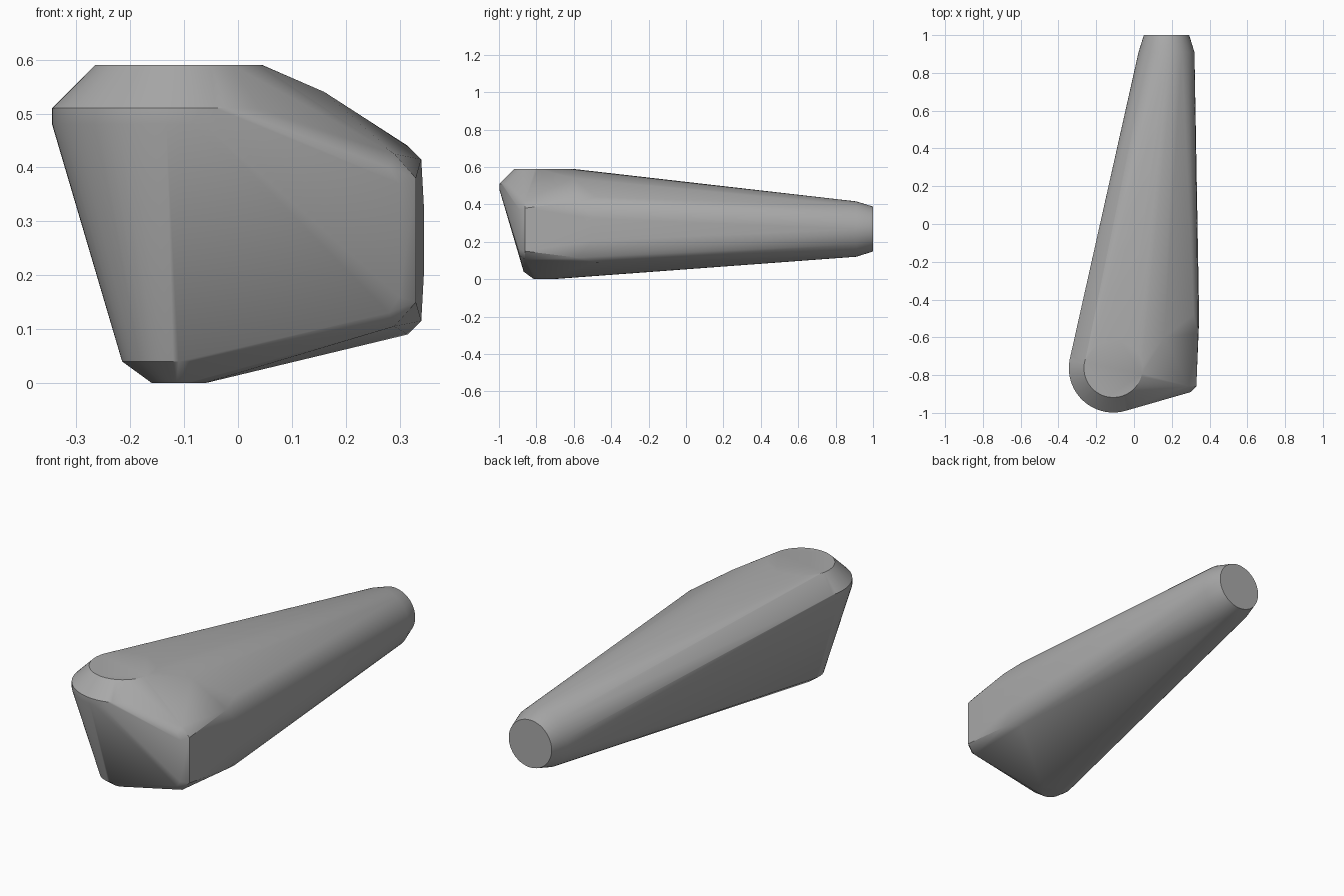
import bpy, bmesh, math
from mathutils import Vector

cube = bpy.data.objects.get("Cube")
if cube:
    bpy.data.objects.remove(cube, do_unlink=True)

grey = bpy.data.materials.new("plain grey")
grey.use_nodes = True
colour = (0.4, 0.4, 0.4, 1)
grey.diffuse_color = colour
grey.node_tree.nodes["Principled BSDF"].inputs["Base Color"].default_value = colour

SEGMENTS = 64
MID_Z = 0.265


def ring(centre, radius, u, v):
    """Points of a circle spanned by the directions u and v."""
    turns = [math.tau * i / SEGMENTS for i in range(SEGMENTS)]
    return [Vector(centre) + radius * (math.cos(a) * Vector(u) + math.sin(a) * Vector(v))
            for a in turns]


points = []
X, Y, Z = (1, 0, 0), (0, 1, 0), (0, 0, 1)

# Upright tapered boss with chamfered top and bottom
for z, radius in ((0, 0.05), (0.04, 0.105), (0.48, 0.235), (0.51, 0.235), (0.59, 0.155)):
    points += ring((-0.11, -0.763, z), radius, X, Y)

# Round, chamfered tail
for y, radius in ((0.91, 0.148), (1.0, 0.12)):
    points += ring((0.172, y, 0.268), radius, X, Z)

# Chamfered side block: x, y and half height, mirrored about its middle height
for x, y, half in ((0.28, -0.89, 0.135), (0.30, -0.89, 0.105),
                   (0.29, -0.86, 0.16), (0.33, -0.86, 0.115),
                   (0.34, -0.58, 0.15), (0.315, -0.48, 0.175),
                   (0.345, -0.5, 0.06)):
    for side in (-1, 1):
        points.append(Vector((x, y, MID_Z + side * half)))

# Shoulder between boss and side block
points.append(Vector((0.16, -0.6, 0.54)))

# Stretch one skin over all the sections
bm = bmesh.new()
for p in points:
    bm.verts.new(p)
hull = bmesh.ops.convex_hull(bm, input=bm.verts[:])
loose = [v for v in bm.verts if not v.link_faces]
bmesh.ops.delete(bm, geom=loose, context='VERTS')
bmesh.ops.dissolve_limit(bm, angle_limit=math.radians(0.5),
                         verts=bm.verts[:], edges=bm.edges[:])
bmesh.ops.recalc_face_normals(bm, faces=bm.faces[:])
mesh = bpy.data.meshes.new("tapered_body")
bm.to_mesh(mesh)
bm.free()

body = bpy.data.objects.new("tapered_body", mesh)
bpy.context.collection.objects.link(body)
mesh.materials.append(grey)
bpy.context.view_layer.objects.active = body
body.select_set(True)
bpy.ops.object.shade_smooth_by_angle(angle=math.radians(30))
